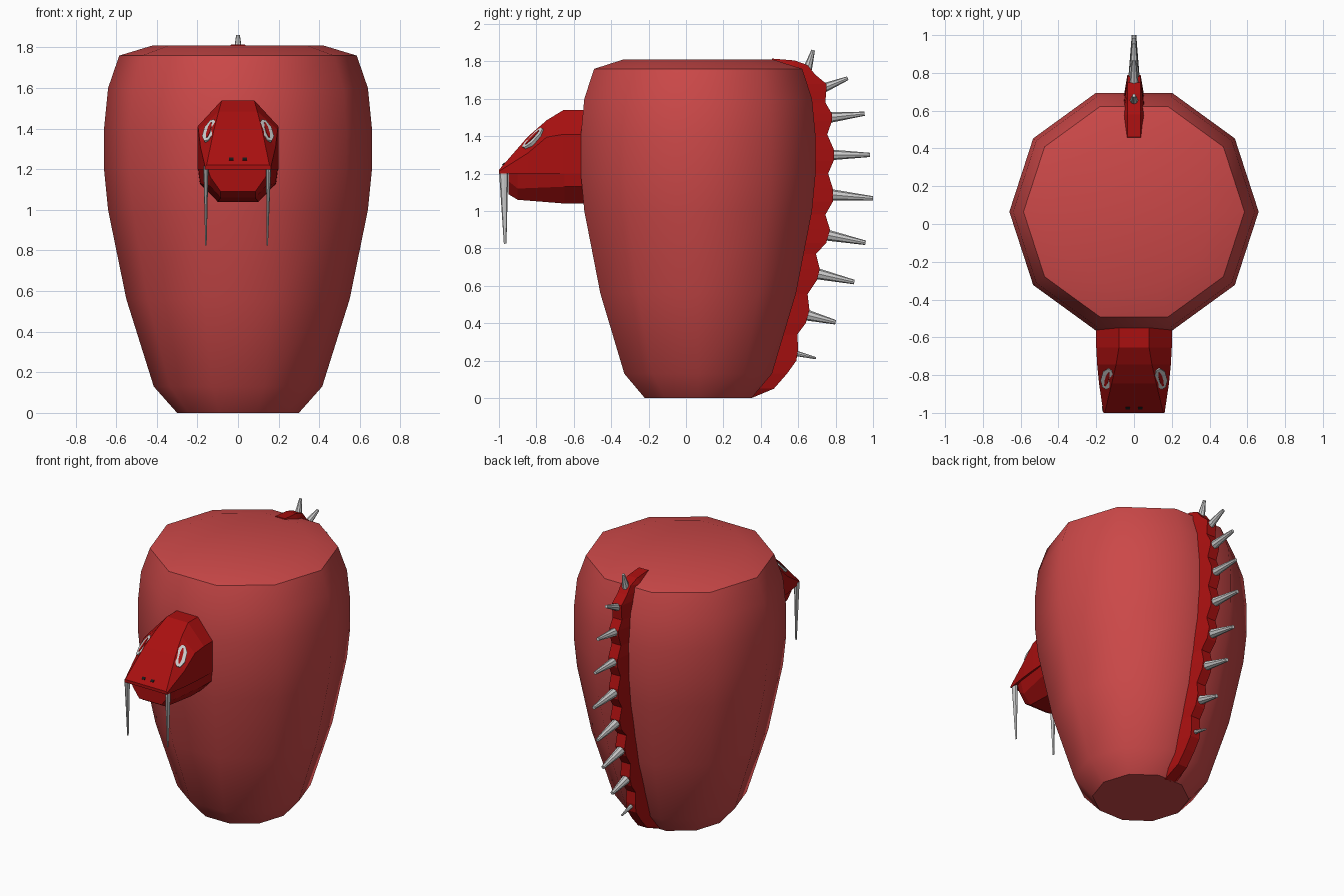
import bpy, bmesh, math
from mathutils import Vector

if "Cube" in bpy.data.objects:
    bpy.data.objects.remove(bpy.data.objects["Cube"])


def material(name, rgb):
    m = bpy.data.materials.new(name)
    m.diffuse_color = (*rgb, 1)
    m.use_nodes = True
    m.node_tree.nodes["Principled BSDF"].inputs["Base Color"].default_value = m.diffuse_color
    return m


BODY = material("body_red", (0.6, 0.065, 0.065))
DARK = material("dark_red", (0.4, 0.005, 0.005))
BLACK = material("black", (0.01, 0.01, 0.01))


def loft(name, rings, mat=None):
    """Skin a list of equal-length closed rings and cap both ends."""
    bm = bmesh.new()
    rows = [[bm.verts.new(p) for p in ring] for ring in rings]
    n = len(rows[0])
    for a, b in zip(rows, rows[1:]):
        for i in range(n):
            j = (i + 1) % n
            bm.faces.new((a[i], a[j], b[j], b[i]))
    bm.faces.new(rows[0])
    bm.faces.new(rows[-1])
    bmesh.ops.recalc_face_normals(bm, faces=bm.faces)
    me = bpy.data.meshes.new(name)
    bm.to_mesh(me)
    bm.free()
    ob = bpy.data.objects.new(name, me)
    bpy.context.collection.objects.link(ob)
    if mat:
        me.materials.append(mat)
    return ob


def spike(name, base, tip, r1, r2, sides=6, flat=1.0):
    """Tapered blunt spike between two points; flat scales its x width."""
    base, tip = Vector(base), Vector(tip)
    d = (tip - base).normalized()
    u = Vector((1, 0, 0))
    u = (u - d * u.dot(d)).normalized()
    v = d.cross(u)

    def ring(c, r):
        return [c + u * (r * flat * math.cos(t)) + v * (r * math.sin(t))
                for t in (2 * math.pi * k / sides for k in range(sides))]
    return loft(name, [ring(base, r1), ring(tip, r2)])


def mirrored(half):
    """Close a half section (x, y, z) across x = 0."""
    return half + [(-x, y, z) for x, y, z in reversed(half)]


# Body: ten-sided barrel
CY = 0.065
profile = [(0.30, 0), (0.415, 0.13), (0.55, 0.56), (0.64, 1.0), (0.66, 1.2),
           (0.66, 1.4), (0.64, 1.6), (0.585, 1.76), (0.42, 1.81)]
body = loft("body", [[(r * math.cos(k * math.pi / 5), CY + r * math.sin(k * math.pi / 5), z)
                      for k in range(10)] for r, z in profile], BODY)
bpy.context.view_layer.objects.active = body
body.select_set(True)
bpy.ops.object.shade_smooth_by_angle(angle=math.radians(40))
body.select_set(False)


def back_y(z):
    """Depth of the body's back face at height z."""
    for (r0, z0), (r1, z1) in zip(profile, profile[1:]):
        if z <= z1:
            return CY + math.sin(math.radians(72)) * (r0 + (r1 - r0) * (z - z0) / (z1 - z0))
    return CY + 0.4


# Back ridge: scalloped strip following the body
outline = [(0.35, 0.0), (0.47, 0.05), (0.54, 0.13), (0.59, 0.2), (0.6, 0.26), (0.595, 0.34),
           (0.64, 0.4), (0.66, 0.47), (0.65, 0.555), (0.70, 0.63), (0.715, 0.69),
           (0.695, 0.77), (0.75, 0.83), (0.77, 0.9), (0.745, 0.98), (0.785, 1.05),
           (0.785, 1.12), (0.76, 1.2), (0.79, 1.27), (0.79, 1.33), (0.755, 1.41),
           (0.78, 1.48), (0.78, 1.52), (0.745, 1.58), (0.75, 1.64), (0.75, 1.68),
           (0.69, 1.73), (0.65, 1.78), (0.58, 1.805), (0.46, 1.815)]
ridge = []
for y, z in outline:
    zi = min(z, 1.77)
    yi = min(back_y(zi) - 0.02, y - 0.01)
    ridge.append(mirrored([(0.035, y, z), (0.055, yi, zi)]))
loft("back_ridge", ridge, DARK)

# Back spikes
spikes = [(0.65, 1.76, 0.68, 1.86, 0.024), (0.73, 1.655, 0.865, 1.71, 0.026),
          (0.77, 1.5, 0.955, 1.52, 0.028), (0.78, 1.3, 0.985, 1.3, 0.028),
          (0.775, 1.087, 1.0, 1.067, 0.03), (0.75, 0.872, 0.96, 0.83, 0.03),
          (0.70, 0.665, 0.9, 0.62, 0.03), (0.64, 0.445, 0.8, 0.405, 0.03),
          (0.585, 0.24, 0.695, 0.213, 0.015)]
for y0, z0, y1, z1, r in spikes:
    spike("back_spike", (0, y0, z0), (0, y1, z1), r, 0.4 * r, 8)

# Upper head: y, top half width and z, side half width and z
upper = [(-0.45, 0.08, 1.54, 0.2, 1.41), (-0.655, 0.08, 1.54, 0.2, 1.41),
         (-0.745, 0.095, 1.485, 0.195, 1.395), (-0.845, 0.118, 1.398, 0.185, 1.31),
         (-1.0, 0.155, 1.22, 0.162, 1.212)]
loft("upper_head", [mirrored([(tx, y, tz), (sx, y, sz), (sx, y, 1.2)])
                    for y, tx, tz, sx, sz in upper], DARK)

# Lower jaw: y, then half widths and heights of rim, cheek and chin
lower = [(-0.45, 0.2, 0.19, 1.13, 0.1, 1.04), (-0.65, 0.195, 0.185, 1.13, 0.1, 1.04),
         (-0.9, 0.165, 0.14, 1.12, 0.085, 1.06), (-0.95, 0.15, 0.135, 1.16, 0.085, 1.09)]
loft("lower_jaw", [mirrored([(rx, y, 1.203), (cx, y, cz), (bx, y, bz)])
                   for y, rx, cx, cz, bx, bz in lower], DARK)

# Eyes: long hexagonal plates with a slit pupil
for s in (-1, 1):
    long = Vector((-0.2 * s, 0.68, 0.7)).normalized()
    nrm = Vector((0.5 * s, -0.62, 0.64))
    nrm = (nrm - long * nrm.dot(long)).normalized()
    wide = long.cross(nrm)
    centre = Vector((0.137 * s, -0.815, 1.385))

    def plate(name, hl, hw, lo, hi, mat=None):
        shape = [(1, -0.35), (1, 0.35), (0.45, 1), (-0.45, 1),
                 (-1, 0.35), (-1, -0.35), (-0.45, -1), (0.45, -1)]
        loft(name, [[centre + long * (a * hl) + wide * (b * hw) + nrm * h
                     for a, b in shape] for h in (lo, hi)], mat)

    plate("eye", 0.072, 0.033, -0.03, 0.012)
    plate("pupil", 0.052, 0.010, 0.0, 0.015, DARK)

    # Nostril on the snout slope
    nostril = [(-0.975, 1.24), (-0.983, 1.247), (-0.972, 1.259), (-0.964, 1.252)]
    loft("nostril", [[(s * 0.033 + dx, y, z) for y, z in nostril]
                     for dx in (-0.011, 0.011)], BLACK)

# Fangs
for x0, x1 in ((-0.158, -0.158), (0.151, 0.144)):
    spike("fang", (x0, -0.975, 1.215), (x1, -0.967, 0.825), 0.025, 0.007, 8, 0.5)
